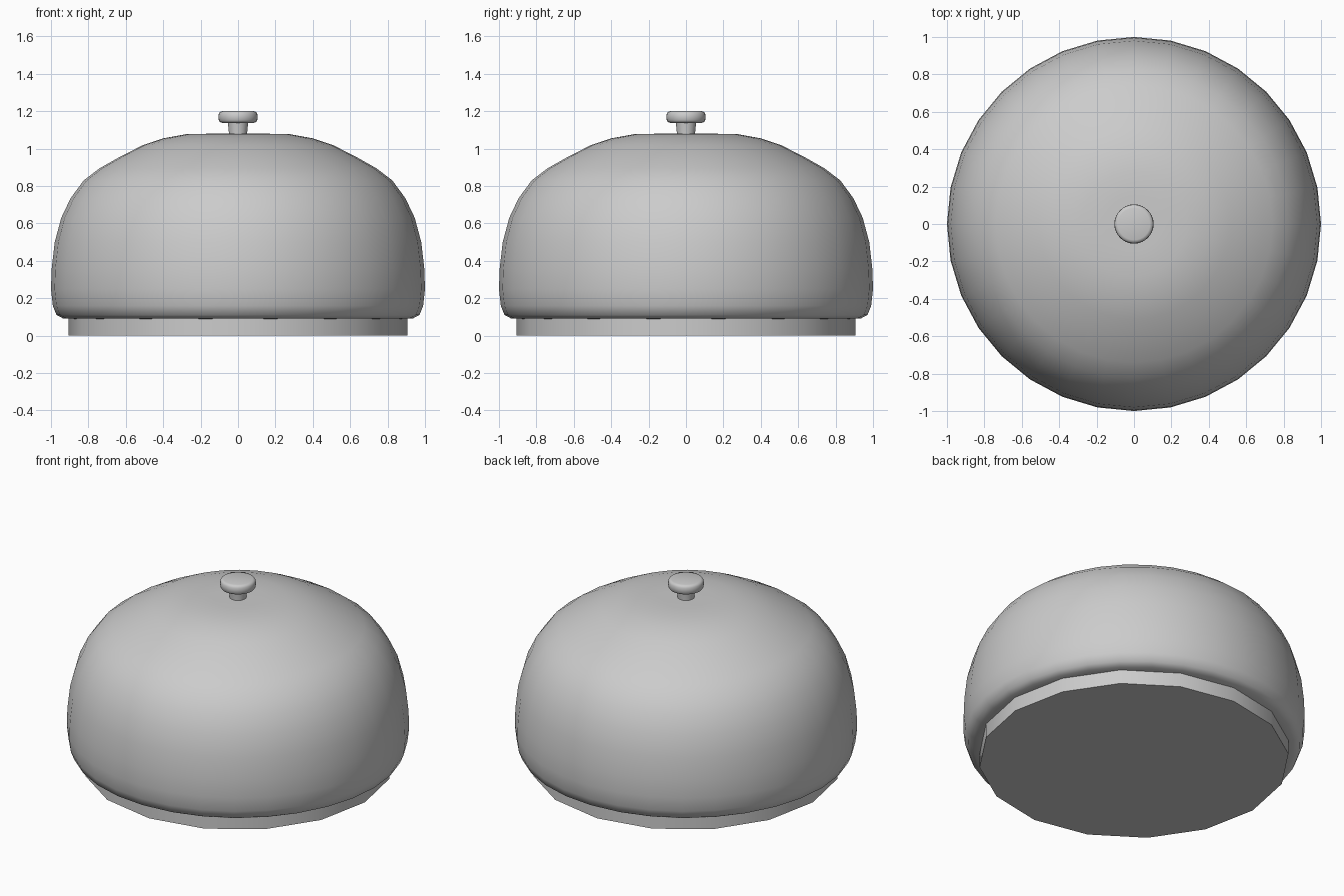
import bpy, bmesh, math

if "Cube" in bpy.data.objects:
    bpy.data.objects.remove(bpy.data.objects["Cube"])


def lathe(name, profile, segments, angle):
    """Spin an (r, z) profile about z into a closed solid."""
    bm = bmesh.new()
    rings = []
    for r, z in profile:
        if r == 0:
            rings.append([bm.verts.new((0, 0, z))] * segments)
        else:
            rings.append([bm.verts.new((r * math.cos(2 * math.pi * i / segments),
                                        r * math.sin(2 * math.pi * i / segments), z))
                          for i in range(segments)])
    for a, b in zip(rings, rings[1:]):
        for i in range(segments):
            j = (i + 1) % segments
            corners = list(dict.fromkeys((a[i], a[j], b[j], b[i])))
            bm.faces.new(corners)
    # Flat end caps where the profile does not reach the axis
    if profile[0][0] > 0:
        bm.faces.new(rings[0])
    if profile[-1][0] > 0:
        bm.faces.new(rings[-1])
    bmesh.ops.recalc_face_normals(bm, faces=bm.faces)
    mesh = bpy.data.meshes.new(name)
    bm.to_mesh(mesh)
    bm.free()
    ob = bpy.data.objects.new(name, mesh)
    bpy.context.collection.objects.link(ob)
    bpy.ops.object.select_all(action='DESELECT')
    ob.select_set(True)
    bpy.context.view_layer.objects.active = ob
    bpy.ops.object.shade_smooth_by_angle(angle=math.radians(angle))
    return ob


# Low-sided foot
lathe("base", [(0.905, 0), (0.905, 0.1)], 16, 30)

# Bell dome with rounded lower rim
lathe("dome", [(0.88, 0.09), (0.935, 0.092), (0.97, 0.11), (0.99, 0.16),
               (1.0, 0.25), (0.996, 0.36), (0.98, 0.5), (0.945, 0.63),
               (0.895, 0.735), (0.825, 0.83), (0.74, 0.895), (0.63, 0.957),
               (0.51, 1.018), (0.4, 1.055), (0.28, 1.077), (0.15, 1.08), (0, 1.08)],
      32, 60)

# Striker button: narrow stem and rounded cap
lathe("button_stem", [(0.048, 1.07), (0.05, 1.1), (0.055, 1.145)], 32, 40)
lathe("button_cap", [(0.085, 1.138), (0.097, 1.142), (0.103, 1.152), (0.105, 1.17),
                     (0.103, 1.186), (0.097, 1.196), (0.085, 1.2)], 32, 60)
